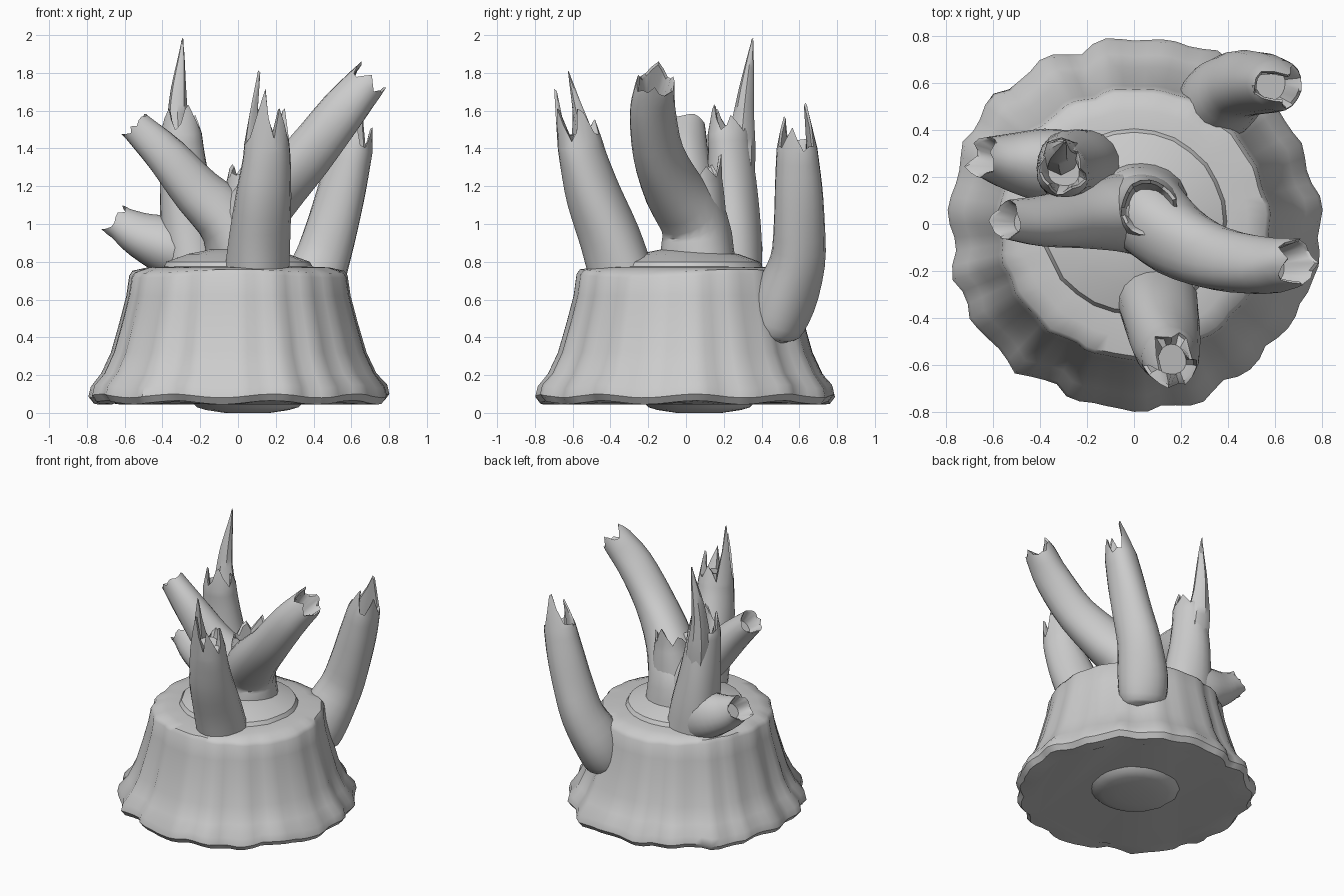
import bpy, bmesh, math, random
from mathutils import Vector

random.seed(4)
if "Cube" in bpy.data.objects:
    bpy.data.objects.remove(bpy.data.objects["Cube"], do_unlink=True)

wood = bpy.data.materials.new("grey_wood")
wood.use_nodes = True
GREY = (0.6, 0.6, 0.6, 1)
wood.diffuse_color = GREY
wood.node_tree.nodes["Principled BSDF"].inputs["Base Color"].default_value = GREY


def loft(name, rings, angle=40):
    """Skin a list of equal-length point rings and close both ends."""
    bm = bmesh.new()
    loops = [[bm.verts.new(p) for p in ring] for ring in rings]
    n = len(loops[0])
    for a, b in zip(loops, loops[1:]):
        for i in range(n):
            j = (i + 1) % n
            bm.faces.new((a[i], a[j], b[j], b[i]))
    bm.faces.new(loops[0][::-1])
    bm.faces.new(loops[-1])
    bmesh.ops.recalc_face_normals(bm, faces=bm.faces)
    mesh = bpy.data.meshes.new(name)
    bm.to_mesh(mesh)
    bm.free()
    obj = bpy.data.objects.new(name, mesh)
    bpy.context.collection.objects.link(obj)
    mesh.materials.append(wood)
    bpy.ops.object.select_all(action='DESELECT')
    obj.select_set(True)
    bpy.context.view_layer.objects.active = obj
    bpy.ops.object.shade_smooth_by_angle(angle=math.radians(angle))


# Fluted stump: radius, height, flute strength
def stump():
    n = 84
    profile = [(.68, .05, .4), (.755, .055, 1), (.782, .09, 1), (.77, .14, 1),
               (.715, .21, .9), (.665, .32, .8), (.622, .48, .6), (.587, .62, .5),
               (.572, .725, .45), (.555, .75, .4), (.48, .77, .2), (.37, .775, 0)]
    jitter = [random.uniform(-1, 1) for _ in range(n)]
    rings = []
    for r, z, k in profile:
        ring = []
        for i in range(n):
            a = math.tau * i / n
            flute = (.016 * abs(math.sin(6.5 * a + .6)) + .012 * math.sin(19 * a)
                     + .010 * math.sin(5 * a + 2) + .009 * jitter[i] - .004)
            rr = r + k * flute
            dz = .010 * math.sin(9 * a + 1) * (z < .2) + .010 * math.sin(3 * a) * (.7 < z < .76)
            ring.append((rr * math.cos(a), rr * math.sin(a), max(z + dz, .045)))
        rings.append(ring)
    loft("stump", rings, 45)


def disc(name, centre, profile, n=28):
    rings = []
    for r, z in profile:
        rings.append([(centre[0] + r * math.cos(math.tau * i / n) * (1 + .02 * math.sin(3 * i)),
                       centre[1] + r * math.sin(math.tau * i / n), z) for i in range(n)])
    loft(name, rings)


def smooth_path(points, steps=3):
    """Catmull-Rom through (x, y, z, radius) points."""
    p = [Vector(q) for q in points]
    p = [2 * p[0] - p[1]] + p + [2 * p[-1] - p[-2]]
    out = []
    for a, b, c, d in zip(p, p[1:], p[2:], p[3:]):
        for s in range(steps):
            t = s / steps
            out.append(.5 * (2 * b + (c - a) * t + (2 * a - 5 * b + 4 * c - d) * t * t
                             + (3 * b - a - 3 * c + d) * t ** 3))
    return out + [p[-2]]


# Branch with a splintered hollow end; teeth maps angle in degrees to (length, half width)
def branch(name, points, teeth, hollow=.12, n=20, lean=0):
    path = smooth_path(points)
    rings = []

    def ring_at(k, scale=1, lift=None):
        c = path[k].xyz
        t = (path[min(k + 1, len(path) - 1)].xyz - path[max(k - 1, 0)].xyz).normalized()
        u = (Vector((1, 0, 0)) - t * t.x).normalized()
        v = t.cross(u)
        ring = []
        for i in range(n):
            a = math.tau * i / n
            h = lift[i] if lift else 0
            r = path[k].w * scale * (1 + .04 * math.sin(3 * a + k * .3))
            r += lean * max(h, 0)
            ring.append(c + t * h + (u * math.cos(a) + v * math.sin(a)) * r)
        return ring

    lift = []
    for i in range(n):
        deg = 360 * i / n
        h = random.uniform(-.015, .03)
        for at, (length, width) in teeth.items():
            off = abs((deg - at + 180) % 360 - 180)
            h = max(h, length * (1 - off / width))
        lift.append(h)
    for k in range(len(path)):
        rings.append(ring_at(k))
    last = len(path) - 1
    rings.append(ring_at(last, .98, lift))
    rings.append(ring_at(last, .86, [h - .012 for h in lift]))
    rings.append(ring_at(last, .6, [-hollow] * n))
    loft(name, rings)


stump()
disc("heartwood_mound", (0, .01), [(.4, .765), (.38, .80), (.27, .84), (.12, .87)])
disc("underside_boss", (.05, .07), [(.30, .06), (.27, .03), (.22, .015), (.12, 0)])

# Forked centre growth
branch("fork_right_limb", [(.03, .07, .80, .20), (.05, .05, 1.0, .18), (.18, -.06, 1.17, .16),
                           (.37, -.15, 1.37, .135), (.55, -.18, 1.59, .122), (.67, -.165, 1.73, .105)],
       {0: (.07, 30), 100: (.08, 35), 180: (.09, 40), 270: (.06, 35)}, lean=-.1)
branch("fork_left_limb", [(.03, .06, .80, .19), (-.05, .05, 1.0, .165), (-.22, .03, 1.17, .135),
                          (-.38, .01, 1.36, .11), (-.53, .015, 1.51, .085)],
       {180: (.04, 40), 20: (.03, 60), 300: (.03, 40)}, hollow=.08)
branch("fork_broken_stub", [(.03, .06, .95, .17), (.05, .07, 1.12, .14), (.06, .07, 1.24, .12)],
       {90: (.13, 40), 150: (.09, 25), 20: (.08, 30), 250: (.03, 30)}, hollow=.1)

# Front branch with long splinters
branch("front_branch", [(.10, -.34, .75, .17), (.11, -.40, .93, .162), (.13, -.49, 1.15, .147),
                        (.15, -.545, 1.33, .128), (.155, -.565, 1.42, .12)],
       {250: (.33, 40), 160: (.42, 34), 310: (.25, 28), 25: (.24, 36), 95: (.14, 30)},
       hollow=-.06, lean=-.12)

# Rear right growth with a tall splinter and a side shoot
branch("rear_right_branch", [(-.23, .23, .75, .18), (-.25, .24, .92, .165), (-.28, .24, 1.15, .14),
                             (-.295, .23, 1.35, .12), (-.30, .22, 1.48, .11)],
       {215: (.14, 45), 300: (.18, 45), 20: (.10, 35)}, hollow=.08, lean=-.25)
branch("tall_splinter", [(-.29, .28, 1.2, .085), (-.31, .29, 1.4, .08), (-.32, .305, 1.58, .055),
                         (-.315, .32, 1.72, .04), (-.30, .34, 1.88, .018), (-.295, .35, 1.96, .006)],
       {90: (.03, 60)}, hollow=0, n=8)
branch("rear_right_shoot", [(-.24, .25, .82, .15), (-.38, .255, .885, .155), (-.52, .265, .94, .122),
                            (-.62, .28, 1.0, .09)],
       {0: (.05, 45), 120: (.05, 30), 200: (.07, 40), 280: (.05, 30)}, hollow=.07)

# Rear left tusk-like branch growing out of the stump wall
branch("rear_left_branch", [(.31, .45, .38, .09), (.32, .46, .44, .15), (.36, .52, .60, .168),
                            (.44, .585, .80, .147), (.505, .595, 1.0, .135), (.56, .595, 1.2, .125),
                            (.61, .59, 1.40, .108)],
       {100: (.29, 50), 250: (.18, 45), 340: (.14, 40)}, lean=-.2)
